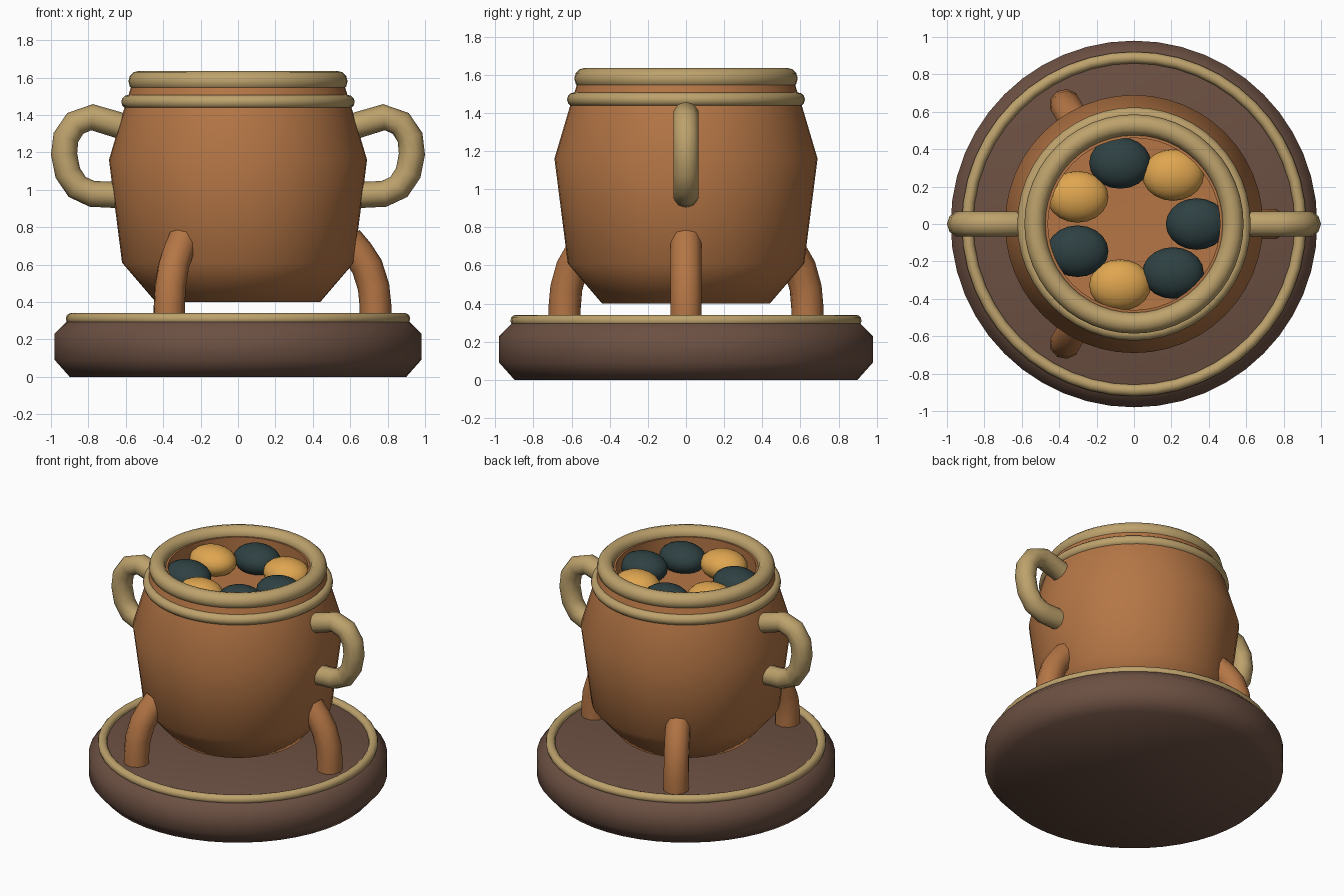
import bpy
import bmesh
from math import sin, cos, pi, tau, radians
from mathutils import Vector, Matrix

cube = bpy.data.objects.get("Cube")
if cube:
    bpy.data.objects.remove(cube, do_unlink=True)


def material(name, rgb):
    mat = bpy.data.materials.new(name)
    mat.use_nodes = True
    mat.diffuse_color = (*rgb, 1)
    bsdf = mat.node_tree.nodes["Principled BSDF"]
    bsdf.inputs["Base Color"].default_value = (*rgb, 1)
    bsdf.inputs["Roughness"].default_value = 0.6
    return mat


copper = material("copper", (0.46, 0.18, 0.06))
brass = material("brass", (0.51, 0.36, 0.15))
wood = material("dark_wood", (0.15, 0.08, 0.055))
teal = material("dark_teal", (0.028, 0.053, 0.056))
amber = material("amber", (0.74, 0.38, 0.08))


def finish(bm, name, mat, angle=60):
    bmesh.ops.recalc_face_normals(bm, faces=bm.faces)
    mesh = bpy.data.meshes.new(name)
    bm.to_mesh(mesh)
    bm.free()
    mesh.materials.append(mat)
    obj = bpy.data.objects.new(name, mesh)
    bpy.context.collection.objects.link(obj)
    bpy.ops.object.select_all(action='DESELECT')
    obj.select_set(True)
    bpy.context.view_layer.objects.active = obj
    bpy.ops.object.shade_smooth_by_angle(angle=radians(angle))
    return obj


def bridge(bm, a, b):
    n = len(a)
    for i in range(n):
        j = (i + 1) % n
        bm.faces.new((a[i], a[j], b[j], b[i]))


def lathe(name, profile, mat, steps=48):
    """Turn an (r, z) profile that starts and ends on the axis."""
    bm = bmesh.new()
    rings = [[bm.verts.new((r * cos(tau * i / steps), r * sin(tau * i / steps), z))
              for i in range(steps)] for r, z in profile[1:-1]]
    for a, b in zip(rings, rings[1:]):
        bridge(bm, a, b)
    for ring, (r, z) in ((rings[0], profile[0]), (rings[-1], profile[-1])):
        tip = bm.verts.new((0, 0, z))
        for i in range(steps):
            bm.faces.new((ring[i], ring[(i + 1) % steps], tip))
    return finish(bm, name, mat)


def hoop(name, major, minor, z, mat, steps=48, sides=12):
    bm = bmesh.new()
    rings = []
    for i in range(steps):
        a = tau * i / steps
        rings.append([])
        for k in range(sides):
            t = tau * k / sides
            r = major + minor * cos(t)
            rings[-1].append(bm.verts.new((r * cos(a), r * sin(a), z + minor * sin(t))))
    for i in range(steps):
        bridge(bm, rings[i], rings[(i + 1) % steps])
    return finish(bm, name, mat)


def tube(name, path, radius, turn, mat, sides=10):
    """Sweep a circle along an (r, z) path, then turn it about the z axis."""
    bm = bmesh.new()
    pts = [Vector((r, 0, z)) for r, z in path]
    rings = []
    for i, p in enumerate(pts):
        d = (pts[min(i + 1, len(pts) - 1)] - pts[max(i - 1, 0)]).normalized()
        side = Vector((0, 1, 0))
        up = d.cross(side)
        rings.append([bm.verts.new(p + radius * (cos(tau * k / sides) * up
                                                 + sin(tau * k / sides) * side))
                      for k in range(sides)])
    for a, b in zip(rings, rings[1:]):
        bridge(bm, a, b)
    bm.faces.new(rings[0])
    bm.faces.new(rings[-1])
    bm.transform(Matrix.Rotation(turn, 4, 'Z'))
    return finish(bm, name, mat)


# Round plinth with its brass trim
lathe("plinth", [(0, 0), (0.90, 0), (0.98, 0.09), (0.98, 0.23), (0.91, 0.30),
                 (0.88, 0.31), (0, 0.31)], wood)
hoop("plinth_trim", 0.89, 0.031, 0.31, brass)

# Pot body with a shallow recess at the mouth
lathe("pot_body", [(0, 0.40), (0.44, 0.40), (0.62, 0.61), (0.69, 1.16), (0.61, 1.43),
                   (0.565, 1.57), (0.46, 1.58), (0.46, 1.43), (0, 1.42)], copper)
hoop("neck_band", 0.587, 0.037, 1.47, brass)
hoop("rim", 0.53, 0.056, 1.58, brass)

# Two side handles
handle_path = [(0.62, 1.34), (0.78, 1.388), (0.87, 1.355), (0.92, 1.28), (0.93, 1.19),
               (0.91, 1.09), (0.86, 1.015), (0.78, 0.978), (0.64, 0.972)]
for label, turn in (("left", 0), ("right", pi)):
    tube("handle_" + label, handle_path, 0.07, turn, brass)

# Three curved legs
leg_path = [(0.735, 0.31), (0.735, 0.38), (0.725, 0.48), (0.69, 0.59), (0.64, 0.665), (0.585, 0.73)]
for i, label in enumerate(("left", "back", "front")):
    tube("leg_" + label, leg_path, 0.085, tau * i / 3, copper)

# Ring of flattened balls in the mouth
for i in range(7):
    a = tau * i / 7
    bm = bmesh.new()
    bmesh.ops.create_uvsphere(bm, u_segments=20, v_segments=12, radius=1)
    bm.transform(Matrix.Translation((0.335 * cos(a), 0.335 * sin(a), 1.49))
                 @ Matrix.Diagonal((0.165, 0.138, 0.10, 1)))
    finish(bm, f"ball_{i + 1}", amber if i % 2 else teal)
